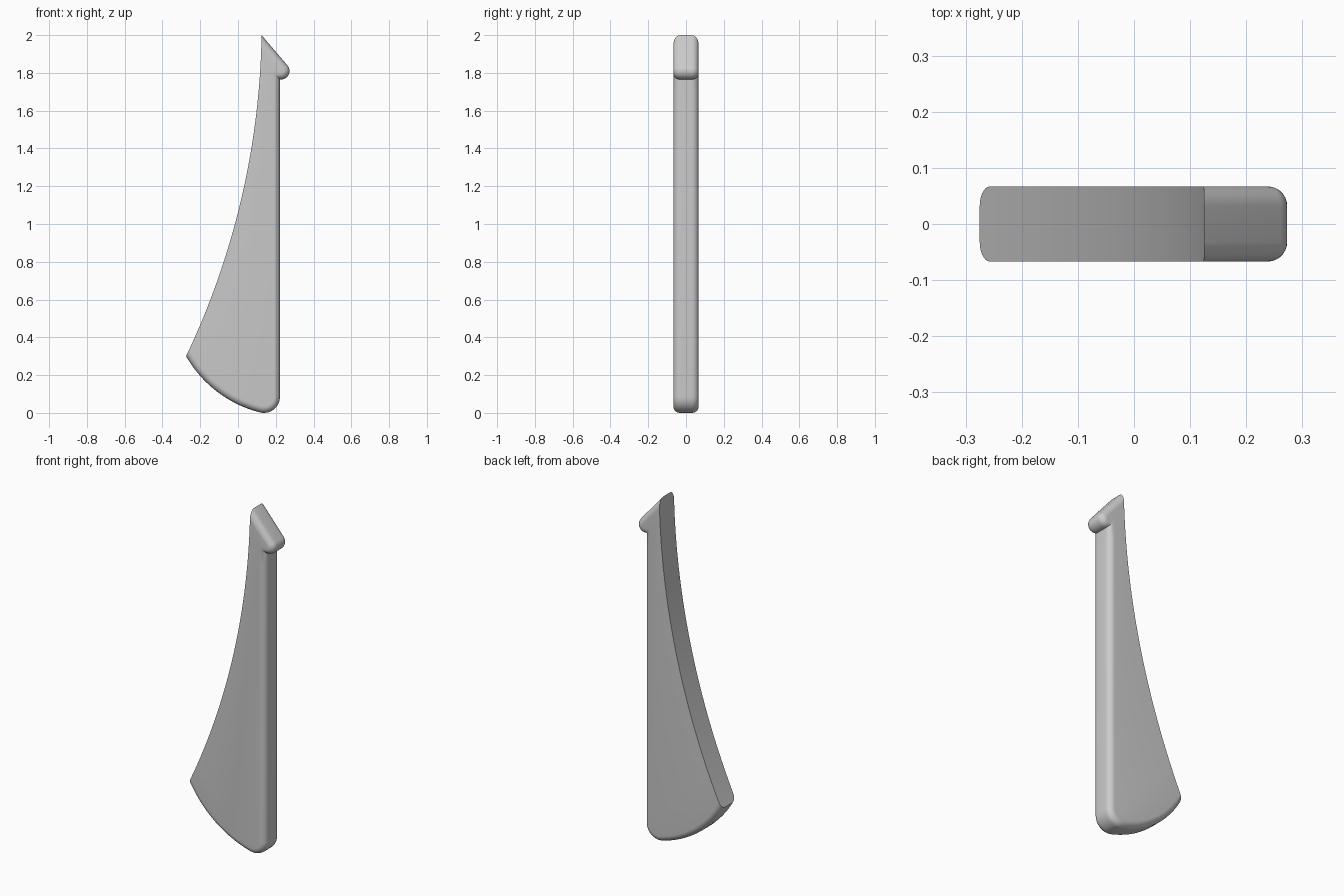
import bpy
import bmesh
from math import cos, sin, radians, atan2, pi, hypot

HALF = 0.067      # half thickness
ROUND = 0.035     # rounded rim radius

if "Cube" in bpy.data.objects:
    bpy.data.objects.remove(bpy.data.objects["Cube"])


def arc(cx, cz, r, start, end, n):
    """Points on an arc, angles in degrees."""
    angles = [radians(start + (end - start) * i / n) for i in range(n + 1)]
    return [(cx + r * cos(a), cz + r * sin(a)) for a in angles]


def arc_through(a, b, c, n, before=0.0, after=0.0):
    """Arc from a through b to c, extended at each end by a fraction."""
    d = 2 * (a[0] * (b[1] - c[1]) + b[0] * (c[1] - a[1]) + c[0] * (a[1] - b[1]))
    sa, sb, sc = (p[0] ** 2 + p[1] ** 2 for p in (a, b, c))
    cx = (sa * (b[1] - c[1]) + sb * (c[1] - a[1]) + sc * (a[1] - b[1])) / d
    cz = (sa * (c[0] - b[0]) + sb * (a[0] - c[0]) + sc * (b[0] - a[0])) / d
    start = atan2(a[1] - cz, a[0] - cx)
    sweep = (atan2(c[1] - cz, c[0] - cx) - start + pi) % (2 * pi) - pi
    first, last = start - before * sweep, start + (1 + after) * sweep
    return arc(cx, cz, hypot(a[0] - cx, a[1] - cz),
               first * 180 / pi, last * 180 / pi, n)


def slab(name, outline, half, rim=0.0):
    """Extrude an x-z outline along y, optionally rounding the rims."""
    bm = bmesh.new()
    face = bm.faces.new([bm.verts.new((x, -half, z)) for x, z in outline])
    ext = bmesh.ops.extrude_face_region(bm, geom=[face])
    moved = [v for v in ext["geom"] if isinstance(v, bmesh.types.BMVert)]
    bmesh.ops.translate(bm, verts=moved, vec=(0, 2 * half, 0))
    bmesh.ops.recalc_face_normals(bm, faces=bm.faces)
    if rim:
        rims = [e for e in bm.edges
                if abs(e.verts[0].co.y - e.verts[1].co.y) < half]
        bmesh.ops.bevel(bm, geom=rims, offset=rim, segments=7,
                        profile=0.5, affect='EDGES')
    mesh = bpy.data.meshes.new(name)
    bm.to_mesh(mesh)
    bm.free()
    obj = bpy.data.objects.new(name, mesh)
    bpy.context.collection.objects.link(obj)
    return obj


grey = bpy.data.materials.new("plain grey")
grey.use_nodes = True
colour = (0.6, 0.6, 0.6, 1)
grey.diffuse_color = colour
grey.node_tree.nodes["Principled BSDF"].inputs["Base Color"].default_value = colour

# Body outline: slanted top, knob, straight back, rounded heel, curved bottom
knob = arc(0.228, 1.81, 0.045, 40.6, -98, 14)
heel = arc(0.137, 0.085, 0.085, 0, -102, 14)
bottom = arc_through((-0.275, 0.30), (-0.15, 0.145), heel[-1], 28, before=0.3)
outline = [(0.0, 2.146)] + knob + [(0.222, 1.7)] + heel + bottom[-2::-1]
blade = slab("blade", outline, HALF, ROUND)
blade.data.materials.append(grey)

# Concave front edge, cut square through the rounded body
curve = arc_through((-0.275, 0.30), (0.0, 1.062), (0.125, 2.0), 64, 0.1, 0.12)
cutter = slab("edge_cutter", curve + [(-1, 2.3), (-1, 0.1)], 0.3)
cutter.hide_render = True

cut = blade.modifiers.new("concave edge", 'BOOLEAN')
cut.operation = 'DIFFERENCE'
cut.solver = 'EXACT'
cut.object = cutter

bpy.ops.object.select_all(action='DESELECT')
blade.select_set(True)
bpy.context.view_layer.objects.active = blade
bpy.ops.object.modifier_apply(modifier=cut.name)
bpy.data.objects.remove(cutter)
bpy.ops.object.shade_smooth_by_angle(angle=radians(35))
